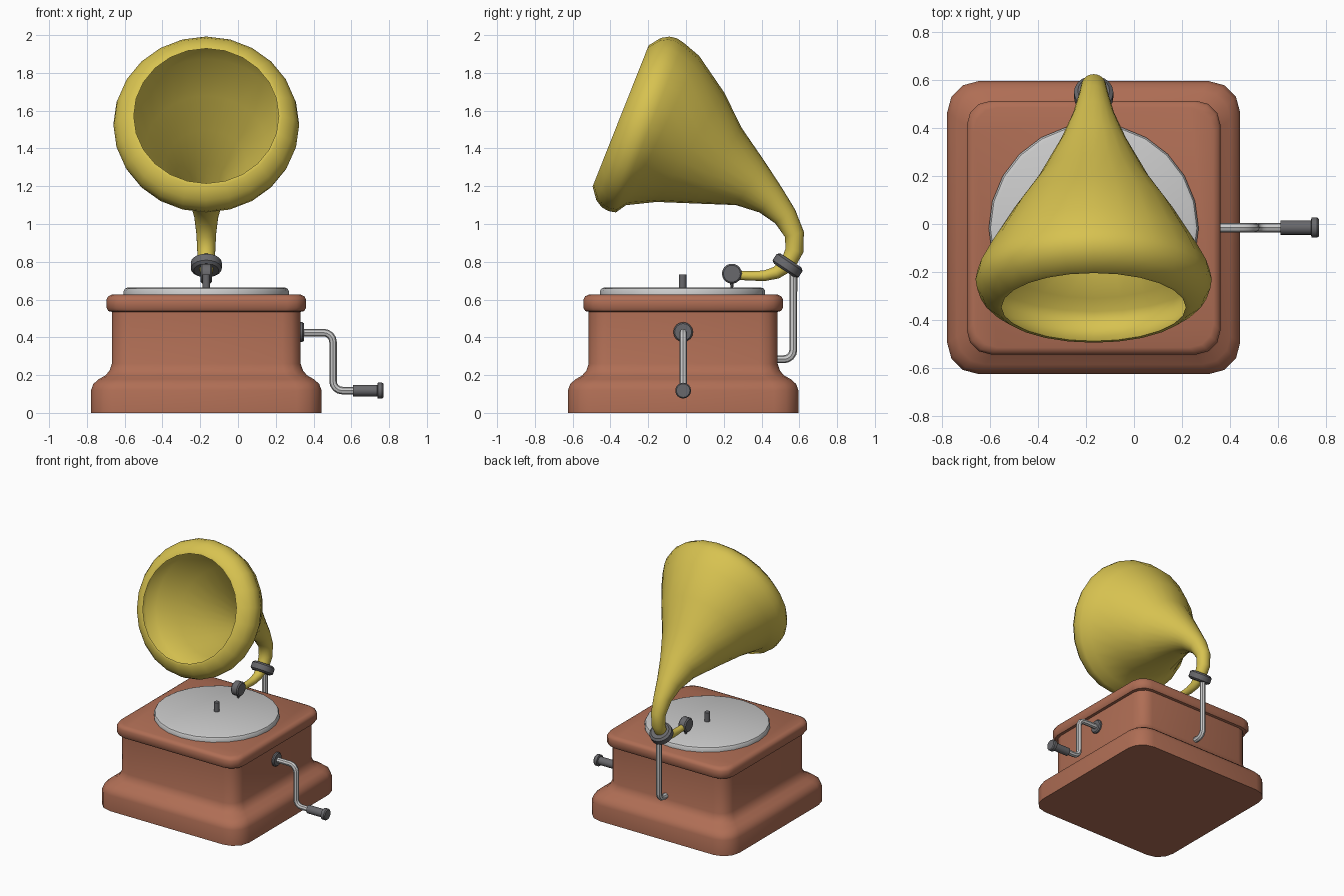
import bpy, bmesh, math
from mathutils import Vector

if "Cube" in bpy.data.objects:
    bpy.data.objects.remove(bpy.data.objects["Cube"])

CX, CY = -0.168, -0.015          # centre of the cabinet


def material(name, color):
    m = bpy.data.materials.new(name)
    m.diffuse_color = (*color, 1)
    m.use_nodes = True
    m.node_tree.nodes["Principled BSDF"].inputs["Base Color"].default_value = m.diffuse_color
    return m


WOOD = material("wood", (0.43, 0.155, 0.09))
BRASS = material("brass", (0.68, 0.54, 0.08))
DARK = material("dark_metal", (0.14, 0.14, 0.15))


def finish(obj, mat=None, angle=35):
    if mat:
        obj.data.materials.append(mat)
    bpy.ops.object.select_all(action='DESELECT')
    obj.select_set(True)
    bpy.context.view_layer.objects.active = obj
    bpy.ops.object.shade_smooth_by_angle(angle=math.radians(angle))
    return obj


def loft(name, rings, mat=None, angle=35):
    """Skin a list of equal-length point rings and cap both ends."""
    bm = bmesh.new()
    loops = [[bm.verts.new(p) for p in ring] for ring in rings]
    n = len(loops[0])
    for a, b in zip(loops, loops[1:]):
        for i in range(n):
            j = (i + 1) % n
            bm.faces.new((a[i], a[j], b[j], b[i]))
    bm.faces.new(loops[0][::-1])
    bm.faces.new(loops[-1])
    bmesh.ops.recalc_face_normals(bm, faces=bm.faces)
    mesh = bpy.data.meshes.new(name)
    bm.to_mesh(mesh)
    bm.free()
    obj = bpy.data.objects.new(name, mesh)
    bpy.context.collection.objects.link(obj)
    return finish(obj, mat, angle)


def circle(center, axis, r, n):
    axis = Vector(axis).normalized()
    u = Vector((1, 0, 0)) if abs(axis.x) < 0.9 else Vector((0, 1, 0))
    v = axis.cross(u)
    return [Vector(center) + r * (math.cos(t) * u + math.sin(t) * v)
            for t in (2 * math.pi * i / n for i in range(n))]


def lathe(name, center, axis, profile, n=16, mat=None):
    """Profile is (radius, distance along axis)."""
    c, a = Vector(center), Vector(axis).normalized()
    return loft(name, [circle(c + a * h, a, r, n) for r, h in profile], mat)


def rounded_square(half, corner, z, seg=3):
    pts = []
    for q, (sx, sy) in enumerate([(1, 1), (-1, 1), (-1, -1), (1, -1)]):
        for k in range(seg + 1):
            t = math.pi / 2 * (q + k / seg)
            pts.append((CX + sx * (half - corner) + corner * math.cos(t),
                        CY + sy * (half - corner) + corner * math.sin(t), z))
    return pts


def tube(name, points, r, bend=0.05, mat=None):
    """Round rod through points, with filleted corners."""
    pts = [Vector(p) for p in points]
    path = [pts[0]]
    for a, p, b in zip(pts, pts[1:], pts[2:]):
        s, e = p + (a - p).normalized() * bend, p + (b - p).normalized() * bend
        o = s + e - p
        for k in range(5):
            t = math.pi / 2 * k / 4
            path.append(o + (s - o) * math.cos(t) + (e - o) * math.sin(t))
    path.append(pts[-1])
    cu = bpy.data.curves.new(name, 'CURVE')
    cu.dimensions = '3D'
    cu.bevel_depth, cu.bevel_resolution, cu.use_fill_caps = r, 2, True
    sp = cu.splines.new('POLY')
    sp.points.add(len(path) - 1)
    for q, p in zip(sp.points, path):
        q.co = (*p, 1)
    obj = bpy.data.objects.new(name, cu)
    bpy.context.collection.objects.link(obj)
    bpy.ops.object.select_all(action='DESELECT')
    obj.select_set(True)
    bpy.context.view_layer.objects.active = obj
    bpy.ops.object.convert(target='MESH')
    return finish(bpy.context.object, mat)


# Cabinet body and lid
body = [(.61, 0), (.61, .12), (.598, .153), (.57, .178), (.535, .198),
        (.513, .222), (.5, .26), (.5, .55)]
loft("cabinet", [rounded_square(h, .13 - (.61 - h) * .3, z) for h, z in body], WOOD)
lid = [(.5, .535), (.518, .539), (.528, .556), (.528, .60), (.52, .617), (.5, .626)]
loft("cabinet_lid", [rounded_square(h, .10, z) for h, z in lid], WOOD, 40)

# Turntable and spindle
lathe("turntable", (CX, -.018, 0), (0, 0, 1),
      [(.437, .62), (.437, .646), (.43, .658), (.415, .664)], 24)
lathe("spindle", (CX, -.018, 0), (0, 0, 1), [(.02, .655), (.02, .733)], 12, DARK)

# Crank: wall plate, bent rod, grip
lathe("crank_plate", (.32, CY, .428), (1, 0, 0),
      [(.052, 0), (.052, .022), (.045, .03)], 16, DARK)
tube("crank_rod", [(.33, CY, .425), (.503, CY, .425), (.503, CY, .118), (.64, CY, .118)], .02)
lathe("crank_grip", (.61, CY, .118), (1, 0, 0),
      [(.03, 0), (.03, .127), (.042, .13), (.042, .153), (.036, .16)], 16, DARK)

# Horn support arm and collar
tube("horn_support", [(CX, .47, .284), (CX, .568, .284), (CX, .568, .77)], .021)
lathe("horn_collar", (CX, .538, .78), (0, .555, .83),
      [(.066, -.032), (.082, -.02), (.082, .02), (.066, .032)], 20, DARK)

# Sound box and needle
lathe("sound_box", (CX, .243, .737), (1, 0, 0),
      [(.045, -.03), (.053, -.022), (.053, .022), (.045, .03)], 18, DARK)
lathe("needle", (CX, .243, 0), (0, 0, 1), [(.006, .66), (.012, .70)], 8, DARK)

# Horn: stations (y, z, radius) from tone arm to bell, then the rolled rim
stations = [(.26, .728, .023), (.35, .725, .025), (.415, .726, .028), (.478, .742, .033),
            (.538, .785, .042), (.574, .86, .048), (.574, .945, .052), (.525, 1.04, .064),
            (.449, 1.125, .088), (.341, 1.215, .138), (.172, 1.31, .235),
            (.024, 1.405, .34), (-.124, 1.495, .44)]
mouth, facing = Vector((CX, -.346, 1.572)), Vector((0, -.929, .369))
path = [(Vector((CX, y, z)), r) for y, z, r in stations]
path += [(mouth - facing * d, r) for d, r in
         [(.165, .484), (.125, .492), (.085, .486), (.045, .462), (0, .402)]]
frames = []
for i, (p, r) in enumerate(path):
    a, b = path[max(i - 1, 0)][0], path[min(i + 1, len(path) - 1)][0]
    frames.append((p, facing if i >= len(stations) else b - a, r))
outer = [circle(p, t, r, 24) for p, t, r in frames]
inner = [circle(p, t, r - .018, 24) for p, t, r in reversed(frames[6:])]
loft("horn", outer + inner, BRASS, 50)
